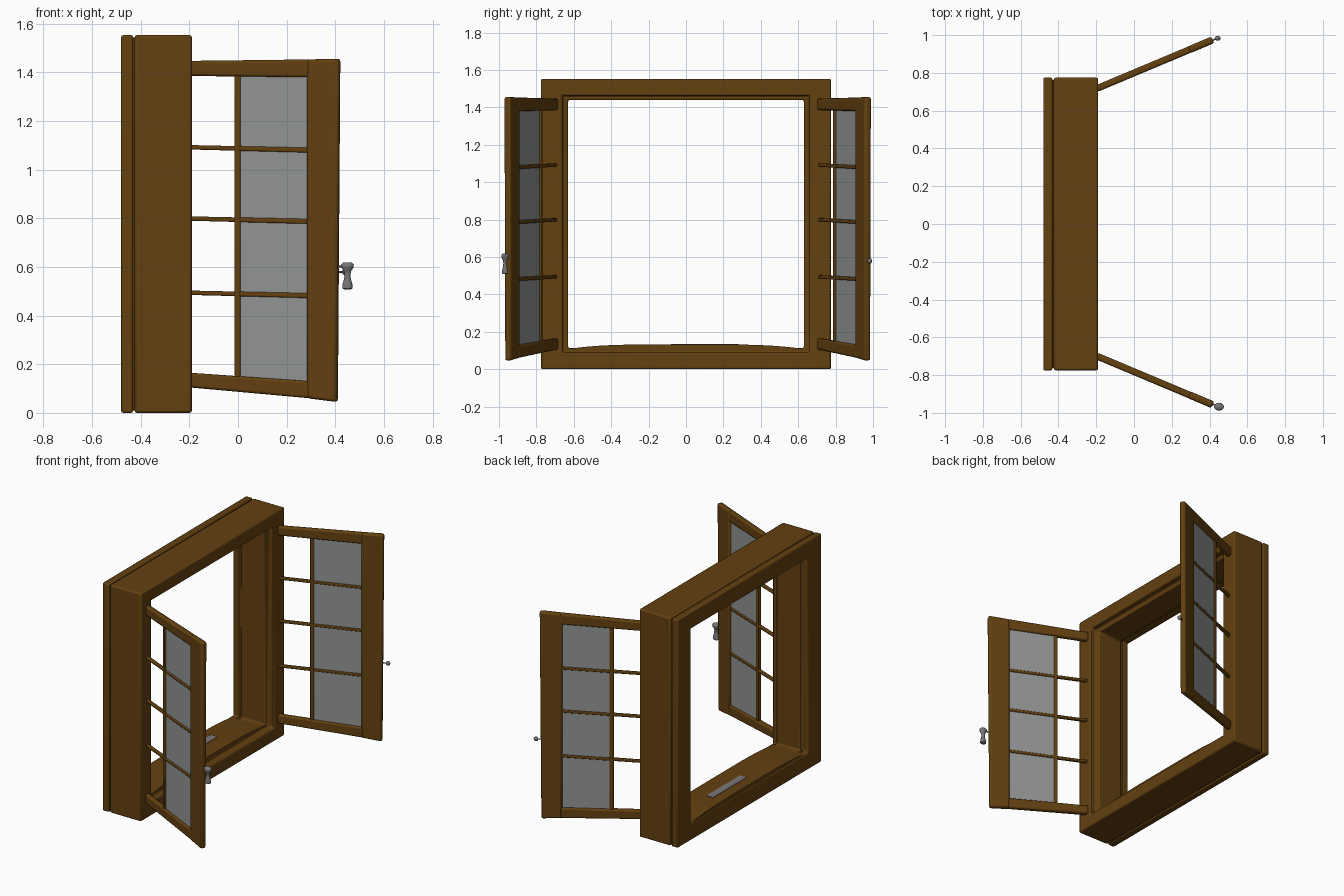
import bpy, bmesh, math
from mathutils import Vector

if "Cube" in bpy.data.objects:
    bpy.data.objects.remove(bpy.data.objects["Cube"])


def material(name, rgb):
    m = bpy.data.materials.new(name)
    m.diffuse_color = (*rgb, 1)
    m.use_nodes = True
    m.node_tree.nodes["Principled BSDF"].inputs["Base Color"].default_value = m.diffuse_color
    return m


WOOD = material("brown wood", (0.125, 0.052, 0.005))
GLASS = material("grey glass", (0.29, 0.30, 0.30))
METAL = material("dark grey metal", (0.19, 0.18, 0.18))


def finish(bm, name, mat, bevel=0, angle=35):
    bmesh.ops.recalc_face_normals(bm, faces=bm.faces)
    me = bpy.data.meshes.new(name)
    bm.to_mesh(me)
    bm.free()
    ob = bpy.data.objects.new(name, me)
    bpy.context.collection.objects.link(ob)
    me.materials.append(mat)
    if bevel:
        b = ob.modifiers.new("soft edges", "BEVEL")
        b.width, b.segments, b.limit_method = bevel, 2, "ANGLE"
    bpy.ops.object.select_all(action="DESELECT")
    ob.select_set(True)
    bpy.context.view_layer.objects.active = ob
    bpy.ops.object.shade_smooth_by_angle(angle=math.radians(angle))
    return ob


def ring_frame(name, profile, bevel):
    """Sweep (x, inset) profile round the rectangular window opening."""
    bm = bmesh.new()
    rings = []
    for sy, top in ((-1, 0), (1, 0), (1, 1), (-1, 1)):
        rings.append([bm.verts.new((x, sy * (0.775 - d),
                                    1.553 - d * 0.78 if top else d * 0.78))
                      for x, d in profile])
    n = len(profile)
    for i in range(4):
        a, b = rings[i], rings[(i + 1) % 4]
        for j in range(n):
            k = (j + 1) % n
            bm.faces.new((a[j], a[k], b[k], b[j]))
    return finish(bm, name, WOOD, bevel)


def prism(name, pts, off, mat, bevel=0):
    """Extrude a closed outline by the vector off."""
    bm = bmesh.new()
    a = [bm.verts.new(p) for p in pts]
    b = [bm.verts.new(Vector(p) + off) for p in pts]
    bm.faces.new(a)
    bm.faces.new(b)
    for i in range(len(a)):
        j = (i + 1) % len(a)
        bm.faces.new((a[i], a[j], b[j], b[i]))
    return finish(bm, name, mat, bevel)


def lathe(name, profile, centre, segs=16):
    bm = bmesh.new()
    rings = []
    for r, z in profile:
        rings.append([bm.verts.new((centre[0] + r * math.cos(t), centre[1] + 0.8 * r * math.sin(t), z))
                      for t in (2 * math.pi * k / segs for k in range(segs))])
    for a, b in zip(rings, rings[1:]):
        for i in range(segs):
            j = (i + 1) % segs
            bm.faces.new((a[i], a[j], b[j], b[i]))
    bm.faces.new(rings[0])
    bm.faces.new(rings[-1])
    return finish(bm, name, METAL, 0, 50)


# Wall frame with a rebate at the front, and a back trim split off by a groove
ring_frame("window_frame", [(-0.425, 0), (-0.19, 0), (-0.19, 0.115), (-0.235, 0.115),
                            (-0.235, 0.145), (-0.425, 0.145)], 0.01)
ring_frame("frame_core", [(-0.45, 0.012), (-0.40, 0.012), (-0.40, 0.142), (-0.45, 0.142)], 0)
ring_frame("back_trim", [(-0.48, 0), (-0.432, 0), (-0.432, 0.145), (-0.48, 0.145)], 0.008)

# Gently arched sill board with a small grey plate on it
sill = [(-0.47, y, 0.108 + 0.025 * (1 - abs(y / 0.632) ** 4))
        for y in (-0.632 + 1.264 * k / 16 for k in range(17))]
sill += [(-0.47, 0.632, 0.10), (-0.47, -0.632, 0.10)]
prism("sill_board", sill, Vector((0.237, 0, 0)), WOOD)
prism("sill_plate", [(-0.40, -0.08, 0.131), (-0.35, -0.08, 0.131), (-0.35, 0.28, 0.131),
                     (-0.40, 0.28, 0.131)], Vector((0, 0, 0.005)), METAL)

SLOPE = 0.42
BARS = (0.485, 0.79, 1.083)


def sash_part(name, side, outline, t, mat, bevel=0):
    """Outline in (x, z), placed on the slanted plane of an open sash."""
    hinge = 0.72 if side > 0 else 0.702
    nrm = Vector((-SLOPE, 1, 0)).normalized() * t
    nrm.y *= side
    pts = [Vector((x, side * (hinge + (x + 0.19) * SLOPE), z)) - nrm / 2 for x, z in outline]
    return prism(name, pts, nrm, mat, bevel)


def rect(x0, x1, z0, z1):
    return [(x0, z0), (x1, z0), (x1, z1), (x0, z1)]


for side, tag in ((-1, "near"), (1, "far")):
    # Rails, outer stile and glazing bars
    sash_part(tag + "_top_rail", side, [(-0.20, 1.385), (0.30, 1.38), (0.30, 1.453), (-0.20, 1.447)],
              0.036, WOOD, 0.01)
    sash_part(tag + "_bottom_rail", side, [(-0.20, 0.105), (0.30, 0.06), (0.30, 0.13), (-0.20, 0.165)],
              0.036, WOOD, 0.01)
    sash_part(tag + "_outer_stile", side, [(0.287, 0.06), (0.408, 0.045), (0.418, 1.456), (0.287, 1.453)],
              0.038, WOOD, 0.012)
    sash_part(tag + "_upright_bar", side, rect(-0.011, 0.012, 0.12, 1.41), 0.024, WOOD, 0.005)
    for i, z in enumerate(BARS):
        sash_part(f"{tag}_cross_bar_{i}", side,
                  [(-0.20, z), (0.30, z - 0.013), (0.30, z + 0.007), (-0.20, z + 0.018)],
                  0.022, WOOD, 0.005)
    # Glass only in the outer column
    edges = (0.125,) + BARS + (1.385,)
    for i, (z0, z1) in enumerate(zip(edges, edges[1:])):
        sash_part(f"{tag}_glass_{i}", side, rect(0.005, 0.292, z0, z1), 0.008, GLASS)

# Lever handle on one sash, small knob on the other, each on a thin stem
lathe("lever_handle", [(0.014, 0.508), (0.021, 0.512), (0.020, 0.53), (0.014, 0.55), (0.012, 0.568),
                       (0.016, 0.585), (0.025, 0.597), (0.026, 0.610), (0.016, 0.619)], (0.45, -0.967))
lathe("knob", [(0.004, 0.564), (0.012, 0.569), (0.016, 0.579), (0.012, 0.588), (0.004, 0.593)], (0.443, 0.983))
for tag, p, q in (("lever", (0.39, -0.944, 0.60), (0.45, -0.967, 0.602)),
                  ("knob", (0.39, 0.962, 0.579), (0.443, 0.983, 0.579))):
    p, q = Vector(p), Vector(q)
    ring = [p + Vector((0, 0.004 * math.cos(a), 0.004 * math.sin(a)))
            for a in (math.pi * k / 4 for k in range(8))]
    prism(tag + "_stem", ring, q - p, METAL)
